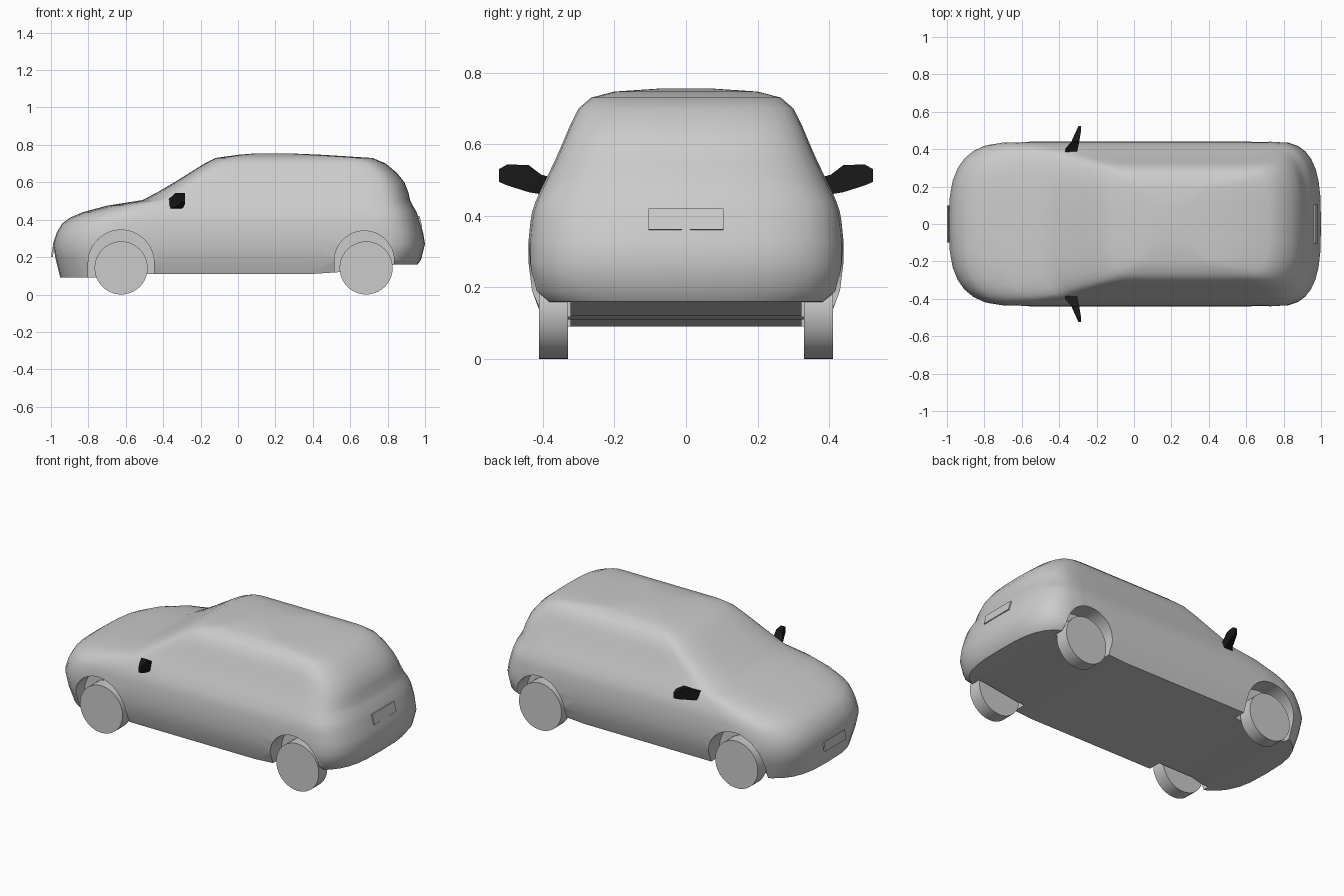
import bpy, bmesh, math
from mathutils import Matrix

cube = bpy.data.objects.get("Cube")
if cube:
    bpy.data.objects.remove(cube)


def material(name, rgb):
    m = bpy.data.materials.new(name)
    m.use_nodes = True
    m.diffuse_color = (*rgb, 1)
    m.node_tree.nodes["Principled BSDF"].inputs["Base Color"].default_value = (*rgb, 1)
    return m


GREY = material("light grey", (0.6, 0.6, 0.6))
BLACK = material("black", (0.01, 0.01, 0.01))


def finish(bm, name, mat, angle=40):
    bmesh.ops.recalc_face_normals(bm, faces=bm.faces)
    mesh = bpy.data.meshes.new(name)
    bm.to_mesh(mesh)
    bm.free()
    mesh.materials.append(mat)
    ob = bpy.data.objects.new(name, mesh)
    bpy.context.collection.objects.link(ob)
    smooth(ob, angle)
    return ob


def smooth(ob, angle):
    bpy.ops.object.select_all(action='DESELECT')
    ob.select_set(True)
    bpy.context.view_layer.objects.active = ob
    bpy.ops.object.shade_smooth_by_angle(angle=math.radians(angle))


def skin(bm, rings):
    for a, b in zip(rings, rings[1:]):
        n = len(a)
        for i in range(n):
            j = (i + 1) % n
            bm.faces.new((a[i], a[j], b[j], b[i]))


# Body: stacked level outlines, each a rounded rectangle
# height, nose x, tail x, half width, nose corner length, tail corner length
LEVELS = [
    (0.10, -0.95, 0.96, 0.40, 0.40, 0.25),
    (0.19, -0.975, 0.98, 0.43, 0.40, 0.25),
    (0.27, -0.99, 1.0, 0.44, 0.40, 0.26),
    (0.33, -0.97, 0.99, 0.44, 0.40, 0.26),
    (0.38, -0.94, 0.975, 0.435, 0.38, 0.25),
    (0.41, -0.90, 0.965, 0.43, 0.37, 0.24),
    (0.44, -0.83, 0.955, 0.42, 0.33, 0.24),
    (0.475, -0.70, 0.935, 0.405, 0.25, 0.24),
    (0.505, -0.51, 0.92, 0.39, 0.18, 0.22),
    (0.55, -0.425, 0.91, 0.368, 0.15, 0.21),
    (0.60, -0.34, 0.89, 0.346, 0.13, 0.20),
    (0.65, -0.26, 0.85, 0.325, 0.12, 0.18),
    (0.70, -0.18, 0.79, 0.30, 0.11, 0.15),
    (0.73, -0.12, 0.72, 0.265, 0.11, 0.12),
    (0.747, 0.0, 0.45, 0.20, 0.10, 0.12),
    (0.755, 0.1, 0.27, 0.08, 0.05, 0.05),
]
CORNER, SIDE = 8, 8


def half_outline(nose, tail, w, cn, ct):
    def bend(k):
        t = math.pi / 2 * k / CORNER
        return 1 - max(math.cos(t), 0) ** (2 / 3), w * math.sin(t) ** (2 / 3)
    front = [(nose + cn * bend(k)[0], bend(k)[1]) for k in range(CORNER + 1)]
    rear = [(tail - ct * bend(k)[0], bend(k)[1]) for k in range(CORNER, -1, -1)]
    a, b = front[-1][0], rear[0][0]
    side = [(a + (b - a) * k / SIDE, w) for k in range(1, SIDE)]
    return front + side + rear


def underside(x):
    if x < -0.7:
        return 0.09
    return 0.11 + 0.05 * min(max((x - 0.48) / 0.35, 0), 1)


bm = bmesh.new()
rings = []
for level, (z, *shape) in enumerate(LEVELS):
    half = half_outline(*shape)
    outline = half + [(x, -y) for x, y in half[-2:0:-1]]
    rings.append([bm.verts.new((x, y, z if level else underside(x))) for x, y in outline])
skin(bm, rings)
# Floor and roof closed with strips across the width
for ring in (rings[0], rings[-1]):
    n = len(ring)
    for i in range(n // 2):
        strip = [ring[i], ring[i + 1], ring[-(i + 1)], ring[-i]]
        bm.faces.new(list(dict.fromkeys(strip)))
body = finish(bm, "body", GREY)

# Wheel arches cut into both sides
bm = bmesh.new()
for cx, r, top in ((-0.625, 0.176, 0.345), (0.675, 0.16, 0.34)):
    arc = [(cx + r * math.cos(math.pi * k / 24), top - r + r * math.sin(math.pi * k / 24))
           for k in range(25)]
    arc = [(cx + r, 0)] + arc + [(cx - r, 0)]
    for side in (1, -1):
        loops = [[bm.verts.new((x, side * y, z)) for x, z in arc] for y in (0.322, 0.6)]
        skin(bm, loops)
        for loop in loops:
            bm.faces.new(loop)
cutter = finish(bm, "arch_cutter", GREY)
cutter.hide_render = True
cut = body.modifiers.new("arches", 'BOOLEAN')
cut.operation = 'DIFFERENCE'
cut.solver = 'EXACT'
cut.object = cutter
bpy.ops.object.select_all(action='DESELECT')
body.select_set(True)
bpy.context.view_layer.objects.active = body
bpy.ops.object.modifier_apply(modifier=cut.name)
bpy.data.objects.remove(cutter)
smooth(body, 40)

# Wheels
for axle, x in (("nose", -0.625), ("tail", 0.685)):
    for label, side in (("a", 1), ("b", -1)):
        bm = bmesh.new()
        place = Matrix.Translation((x, side * 0.37, 0.142)) @ Matrix.Rotation(math.pi / 2, 4, 'X')
        bmesh.ops.create_cone(bm, cap_ends=True, segments=40, radius1=0.142, radius2=0.142,
                              depth=0.082, matrix=place)
        finish(bm, f"{axle}_wheel_{label}", GREY)

# Door mirrors: y, x range, z range of each section going outwards
MIRROR = [
    (0.37, -0.37, -0.31, 0.47, 0.505),
    (0.405, -0.365, -0.30, 0.46, 0.515),
    (0.44, -0.335, -0.293, 0.466, 0.542),
    (0.50, -0.308, -0.283, 0.485, 0.543),
    (0.523, -0.297, -0.283, 0.495, 0.53),
]
for label, side in (("a", 1), ("b", -1)):
    bm = bmesh.new()
    loops = [[bm.verts.new((x, side * y, z)) for x, z in ((x0, z0), (x1, z0), (x1, z1), (x0, z1))]
             for y, x0, x1, z0, z1 in MIRROR]
    skin(bm, loops)
    bm.faces.new(loops[0])
    bm.faces.new(loops[-1])
    finish(bm, f"door_mirror_{label}", BLACK, 30)

# Number plates
for name, x, z, tilt, size in (("nose_plate", -0.991, 0.228, 0.15, (0.009, 0.2, 0.055)),
                               ("tail_plate", 0.973, 0.39, -0.25, (0.009, 0.21, 0.06))):
    bm = bmesh.new()
    place = (Matrix.Translation((x, 0, z)) @ Matrix.Rotation(tilt, 4, 'Y')
             @ Matrix.Diagonal((*size, 1)))
    bmesh.ops.create_cube(bm, size=1, matrix=place)
    finish(bm, name, GREY)
